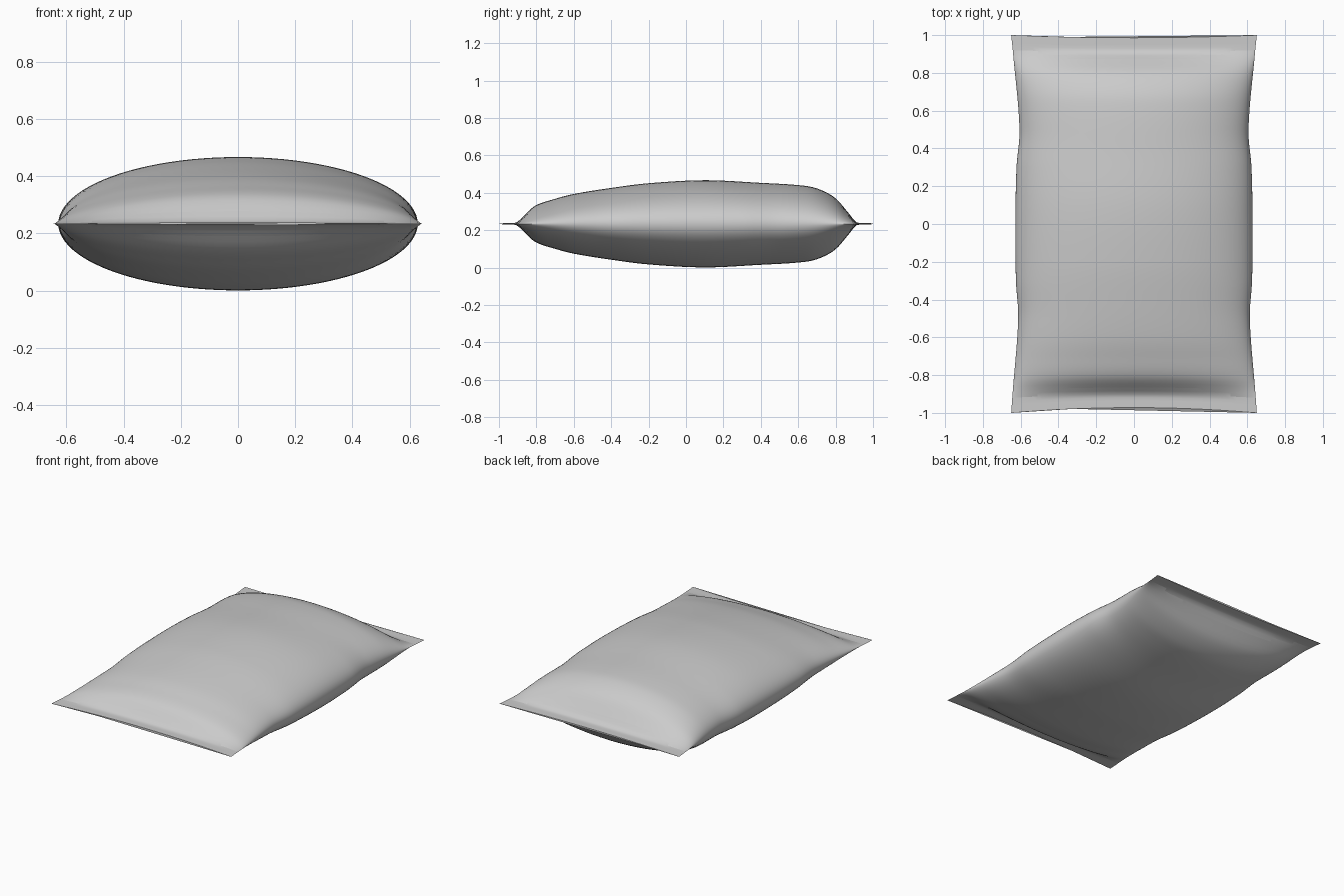
import bpy, bmesh, math

if "Cube" in bpy.data.objects:
    bpy.data.objects.remove(bpy.data.objects["Cube"], do_unlink=True)

MID_Z = 0.234
ROWS, AROUND = 100, 96

# Half thickness and half width along the length of the packet
THICKNESS = [(-1, .004), (-.93, .004), (-.89, .035), (-.82, .095), (-.7, .135), (-.6, .16),
             (-.4, .192), (-.2, .217), (.1, .233), (.4, .219), (.6, .207), (.7, .19),
             (.8, .14), (.87, .065), (.92, .008), (.95, .004), (1, .004)]
WIDTH = [(-1, .65), (-.9, .643), (-.5, .613), (-.3, .625), (0, .628),
         (.3, .622), (.5, .606), (.9, .64), (1, .65)]


def curve(points, t):
    """Smooth interpolation through a list of (position, value) points."""
    def slope(i):
        a, b = points[max(i - 1, 0)], points[min(i + 1, len(points) - 1)]
        return (b[1] - a[1]) / (b[0] - a[0])
    i = max(k for k in range(len(points) - 1) if points[k][0] <= t or k == 0)
    (x0, y0), (x1, y1) = points[i], points[i + 1]
    w = x1 - x0
    u = (t - x0) / w
    blend = u * u * (3 - 2 * u)
    return (y0 + (y1 - y0) * blend + w * slope(i) * u * (1 - u) ** 2
            - w * slope(i + 1) * u * u * (1 - u))


def film_point(t, angle):
    """Point on the film: t runs front to back, angle runs round the section."""
    s, c = math.cos(angle), math.sin(angle)
    bow = (0.028 if t < 0 else 0.014) * abs(t) ** 4 * (1 - s * s)
    pinch = 1 + 0.8 * abs(t) ** 6
    z = math.copysign(abs(c) ** pinch, c) * max(curve(THICKNESS, t), .004)
    return s * curve(WIDTH, t), t * (1 - bow), MID_Z + z


def zone(t, angle):
    """Sort the film into front seal, body and back seal, with stepped seal edges."""
    x = abs(math.cos(angle)) * 0.64
    limit = 0.88 if x < 0.36 else 0.90 if x < 0.52 else 0.92
    return "body" if abs(t) < limit else "front_seal" if t < 0 else "back_seal"


grey = bpy.data.materials.new("film_grey")
grey.use_nodes = True
colour = (0.6, 0.6, 0.6, 1)
grey.diffuse_color = colour
grey.node_tree.nodes["Principled BSDF"].inputs["Base Color"].default_value = colour


def build_part(name, turned):
    bm = bmesh.new()
    ts = [-1 + 2 * r / ROWS for r in range(ROWS + 1)]
    angles = [2 * math.pi * k / AROUND for k in range(AROUND)]
    rings = [[bm.verts.new(film_point(t, a)) for a in angles] for t in ts]
    half = math.pi / AROUND
    for r in range(ROWS):
        for k in range(AROUND):
            if zone((ts[r] + ts[r + 1]) / 2, angles[k] + half) == name:
                n = (k + 1) % AROUND
                bm.faces.new((rings[r][k], rings[r][n], rings[r + 1][n], rings[r + 1][k]))
    # Close the outer edge of each seal
    if name == "front_seal":
        bm.faces.new(rings[0][::-1])
    if name == "back_seal":
        bm.faces.new(rings[-1])
    bmesh.ops.delete(bm, geom=[v for v in bm.verts if not v.link_faces], context='VERTS')
    # Outward is away from the middle plane; the seal film is folded inside out
    up = max(bm.faces, key=lambda f: f.calc_center_median().z)
    up.normal_update()
    if (up.normal.z < 0) != turned:
        bmesh.ops.reverse_faces(bm, faces=bm.faces[:])
    mesh = bpy.data.meshes.new(name)
    bm.to_mesh(mesh)
    bm.free()
    mesh.materials.append(grey)
    obj = bpy.data.objects.new(name, mesh)
    bpy.context.collection.objects.link(obj)
    bpy.ops.object.select_all(action='DESELECT')
    obj.select_set(True)
    bpy.context.view_layer.objects.active = obj
    bpy.ops.object.shade_smooth_by_angle(angle=math.radians(50))


# Inflated pouch and its two flat end seals
build_part("body", False)
build_part("front_seal", True)
build_part("back_seal", True)
